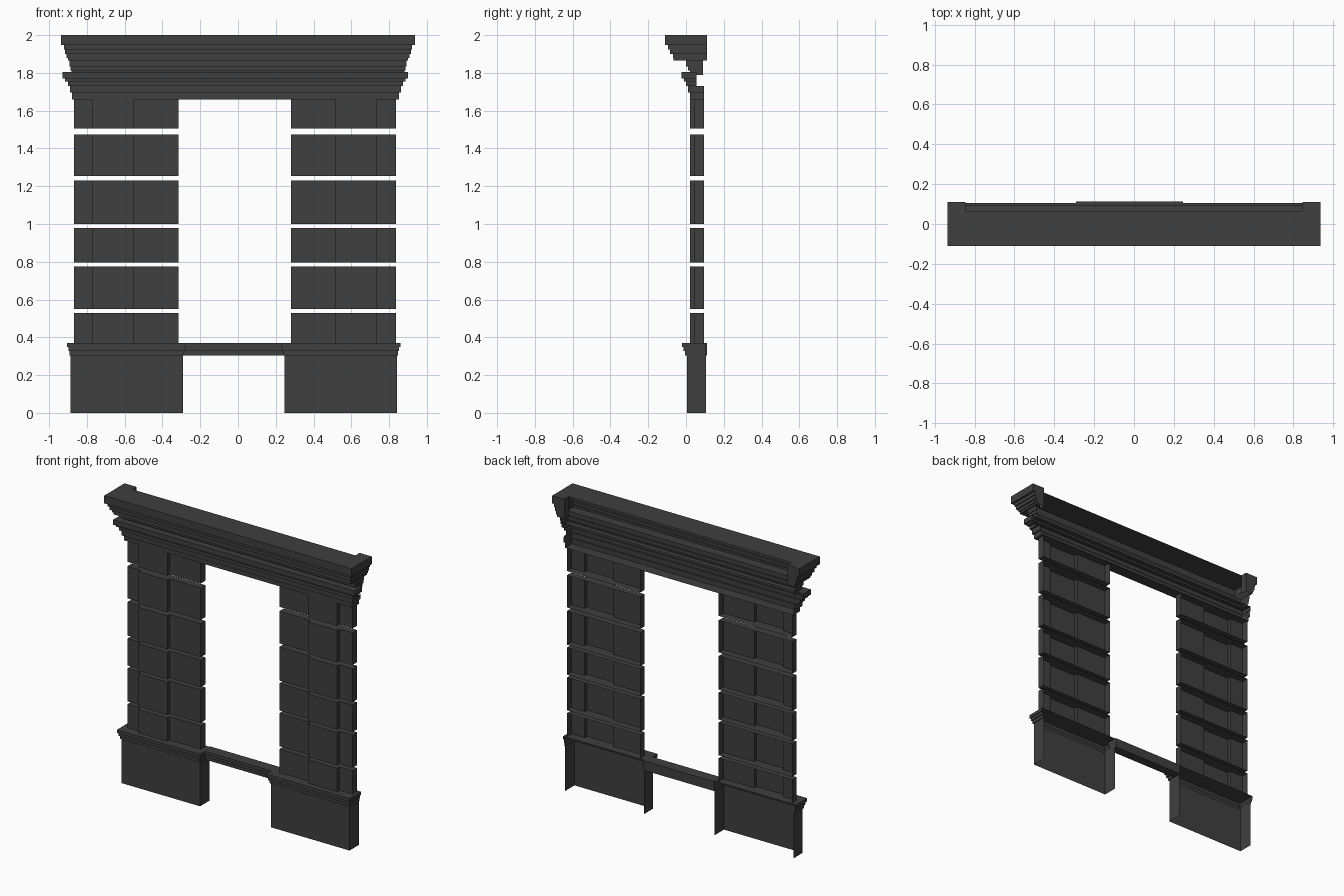
import bpy

cube = bpy.data.objects.get("Cube")
if cube:
    bpy.data.objects.remove(cube, do_unlink=True)

stone = bpy.data.materials.new("dark grey stone")
stone.use_nodes = True
GREY = (0.05, 0.05, 0.05, 1)
stone.diffuse_color = GREY
bsdf = next(n for n in stone.node_tree.nodes if n.type == "BSDF_PRINCIPLED")
bsdf.inputs["Base Color"].default_value = GREY


def make(name, verts, faces):
    mesh = bpy.data.meshes.new(name)
    mesh.from_pydata(verts, [], faces)
    mesh.materials.append(stone)
    obj = bpy.data.objects.new(name, mesh)
    bpy.context.collection.objects.link(obj)
    return obj


def stepped_shell(name, cx, steps, top=True, bottom=False, back=False):
    """Stepped moulding with returned ends; steps run downwards as
    (half width, front y, back y, upper z, lower z)."""
    verts, faces = [], []
    for hw, front, rear, z1, z0 in steps:
        for z in (z1, z0):
            verts += [(cx - hw, rear, z), (cx - hw, front, z),
                      (cx + hw, front, z), (cx + hw, rear, z)]
    rings = len(verts) // 4
    for r in range(rings - 1):
        a, b = 4 * r, 4 * r + 4
        for i in range(4 if back else 3):
            j = (i + 1) % 4
            faces.append((a + i, b + i, b + j, a + j))
    if top:
        faces.append((0, 1, 2, 3))
    if bottom:
        a = 4 * rings - 4
        faces.append((a + 3, a + 2, a + 1, a))
    return make(name, verts, faces)


def plan_shell(name, plan, z0, z1):
    """Upright shell over a plan outline, capped and open along the back."""
    n = len(plan)
    verts = [(x, y, z) for z in (z0, z1) for x, y in plan]
    faces = [(i, i + 1, n + i + 1, n + i) for i in range(n - 1)]
    faces += [tuple(reversed(range(n))), tuple(range(n, 2 * n))]
    return make(name, verts, faces)


# Rusticated piers: courses with a projecting middle strip and open joints
MID = -0.0165
REAR, RECESS, FRONT = 0.095, 0.045, 0.02
OUTER, STRIP_OUT, STRIP_IN, INNER = 0.853, 0.753, 0.533, 0.298
COURSES = [(0.37, 0.53), (0.55, 0.775), (0.795, 0.98),
           (1.0, 1.23), (1.255, 1.475), (1.505, 1.66)]
for side, s in (("right", -1), ("left", 1)):
    plan = [(OUTER, REAR), (OUTER, RECESS), (STRIP_OUT, RECESS), (STRIP_OUT, FRONT),
            (STRIP_IN, FRONT), (STRIP_IN, RECESS), (INNER, RECESS), (INNER, REAR)]
    plan = [(MID + s * x, y) for x, y in plan]
    if s > 0:
        plan.reverse()
    for k, (z0, z1) in enumerate(COURSES):
        plan_shell(f"{side}_pier_course_{k + 1}", plan, z0, z1)

# Plinths with a stepped cap
for side, cx in (("right", -0.589), ("left", 0.544)):
    stepped_shell(f"{side}_plinth", cx, [
        (0.315, -0.02, 0.105, 0.37, 0.348),
        (0.309, -0.013, 0.105, 0.348, 0.328),
        (0.303, -0.004, 0.105, 0.328, 0.305),
        (0.298, 0.005, 0.105, 0.305, 0.0)])

# Sill across the opening
stepped_shell("sill", -0.0225, [
    (0.268, 0.035, 0.112, 0.37, 0.348),
    (0.268, 0.042, 0.112, 0.348, 0.328),
    (0.268, 0.05, 0.112, 0.328, 0.305)], bottom=True, back=True)

# Architrave over the opening
stepped_shell("architrave", -0.014, [
    (0.915, -0.025, 0.055, 1.805, 1.77),
    (0.902, -0.01, 0.055, 1.77, 1.755),
    (0.887, 0.0, 0.055, 1.755, 1.73),
    (0.876, 0.01, 0.095, 1.73, 1.695),
    (0.866, 0.02, 0.095, 1.695, 1.66)], bottom=True)

# Cornice
CORNICE = [
    (0.937, -0.11, 0.11, 2.0, 1.947),
    (0.922, -0.095, 0.11, 1.947, 1.925),
    (0.915, -0.085, 0.11, 1.925, 1.90),
    (0.907, -0.07, 0.11, 1.90, 1.88),
    (0.900, -0.065, 0.11, 1.88, 1.865),
    (0.892, 0.0, 0.09, 1.865, 1.835),
    (0.887, 0.01, 0.09, 1.835, 1.812),
    (0.882, 0.02, 0.09, 1.812, 1.79)]
stepped_shell("cornice", 0, CORNICE, top=False)

# Cornice top, cut back between its two end returns
w, notch, lip = CORNICE[0][0], 0.845, 0.065
outline = [(-w, 0.11), (-w, -0.11), (w, -0.11), (w, 0.11),
           (notch, 0.11), (notch, lip), (-notch, lip), (-notch, 0.11)]
make("cornice_top", [(x, y, 2.0) for x, y in outline], [tuple(range(8))])

# Profiled back ends of the cornice returns
for side, s in (("right", -1), ("left", 1)):
    verts = []
    for hw, front, rear, z1, z0 in CORNICE[:5]:
        verts += [(s * hw, rear, z1), (s * hw, rear, z0)]
    n = len(verts)
    low = CORNICE[4][4]
    verts += [(s * notch, 0.11, low), (s * notch, 0.11, 2.0),
              (s * notch, lip, 2.0), (s * notch, lip, low)]
    end = tuple(range(n + 2))
    make(f"{side}_cornice_end", verts,
         [end if s < 0 else end[::-1], (n, n + 1, n + 2, n + 3)])
